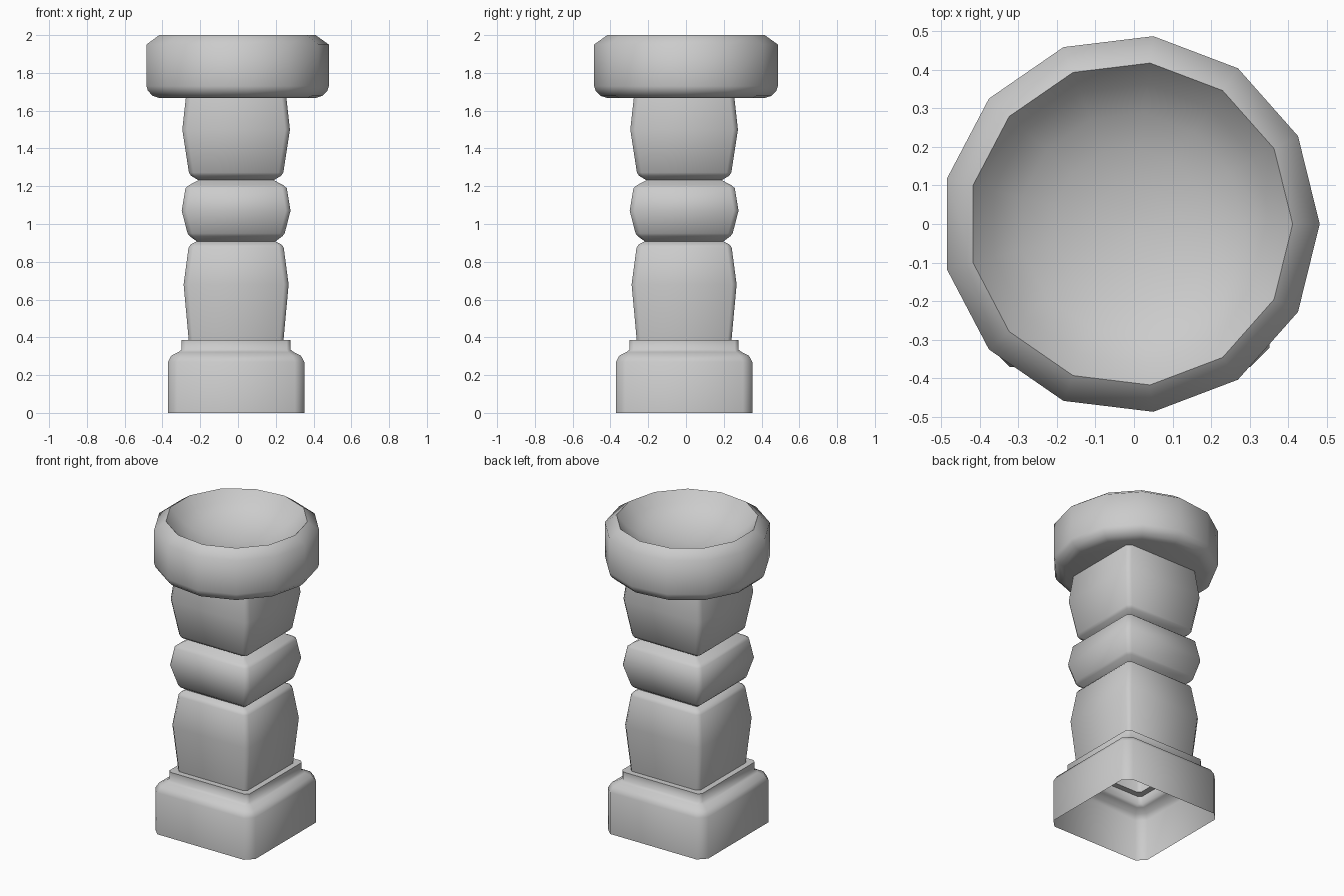
import bpy, bmesh
from math import cos, sin, pi, radians

if "Cube" in bpy.data.objects:
    bpy.data.objects.remove(bpy.data.objects["Cube"])


def square_ring(half, chamfer):
    """Square cross-section with chamfered corners, counter-clockwise."""
    k = half - chamfer
    return [(half, -k), (half, k), (k, half), (-k, half),
            (-half, k), (-half, -k), (-k, -half), (k, -half)]


def round_ring(radius, sides=13):
    return [(radius * cos(2 * pi * i / sides), radius * sin(2 * pi * i / sides))
            for i in range(sides)]


def loft(name, rings, centre, cap=False):
    """Skin a stack of (outline, z) rings; optionally close both ends with a fan."""
    bm = bmesh.new()
    cx, cy = centre
    loops = [[bm.verts.new((x + cx, y + cy, z)) for x, y in pts] for pts, z in rings]
    n = len(loops[0])
    for a, b in zip(loops, loops[1:]):
        for i in range(n):
            j = (i + 1) % n
            bm.faces.new((a[i], a[j], b[j], b[i]))
    if cap:
        bm.faces.new(loops[0][::-1])
        bm.faces.new(loops[-1])
    mesh = bpy.data.meshes.new(name)
    bm.to_mesh(mesh)
    bm.free()
    obj = bpy.data.objects.new(name, mesh)
    bpy.context.collection.objects.link(obj)
    bpy.context.view_layer.objects.active = obj
    bpy.ops.object.select_all(action='DESELECT')
    obj.select_set(True)
    bpy.ops.object.shade_smooth_by_angle(angle=radians(62))
    return obj


# Square pillar, open underneath: (half width, corner chamfer, z)
pillar_profile = [
    # plinth and its step
    (0.361, 0.05, 0.0), (0.361, 0.05, 0.27), (0.343, 0.045, 0.303),
    (0.305, 0.03, 0.322), (0.288, 0.02, 0.335), (0.288, 0.02, 0.387),
    (0.251, 0.02, 0.387),
    # lower block
    (0.278, 0.025, 0.68), (0.252, 0.025, 0.875), (0.240, 0.02, 0.892),
    (0.208, 0.006, 0.908),
    # middle block
    (0.245, 0.02, 0.935), (0.257, 0.025, 0.95), (0.288, 0.025, 1.07),
    (0.268, 0.025, 1.19), (0.250, 0.02, 1.205), (0.200, 0.006, 1.232),
    # upper block
    (0.238, 0.02, 1.255), (0.250, 0.025, 1.272), (0.285, 0.025, 1.50),
    (0.266, 0.025, 1.67),
]
loft("pillar", [(square_ring(h, c), z) for h, c, z in pillar_profile], (-0.01, -0.01))

# Thirteen-sided basin with a hollow top: (radius, z)
basin_profile = [
    (0.42, 1.667), (0.455, 1.678), (0.482, 1.705), (0.49, 1.73), (0.49, 1.95),
    (0.42, 2.0), (0.365, 1.935), (0.29, 1.885), (0.20, 1.85), (0.10, 1.83),
    (0.02, 1.825),
]
loft("basin", [(round_ring(r), z) for r, z in basin_profile], (-0.009, 0.0), cap=True)
